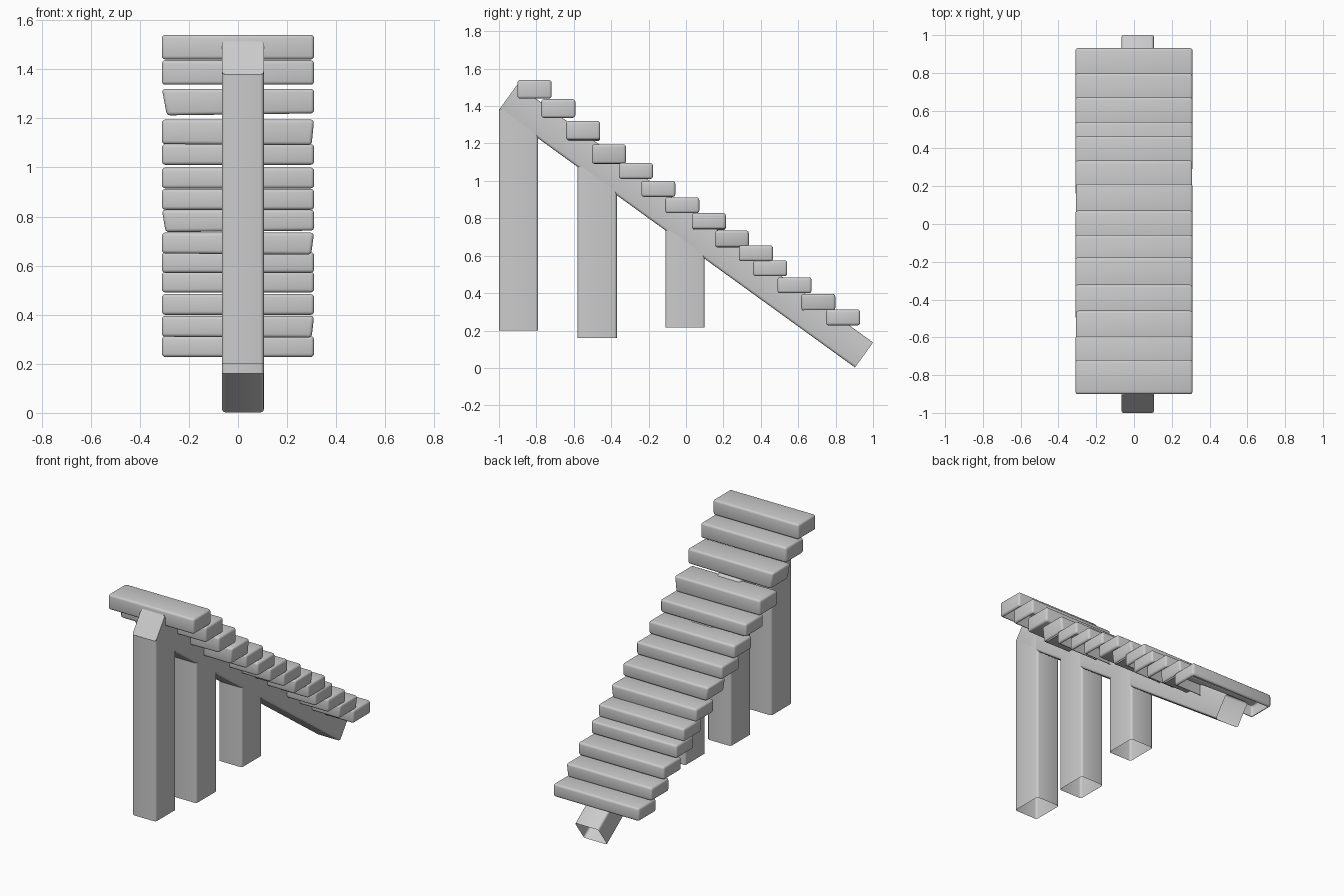
import bpy, bmesh, math
from mathutils import Matrix, Vector

cube = bpy.data.objects.get("Cube")
if cube:
    bpy.data.objects.remove(cube)

stone = bpy.data.materials.new("plain_grey")
stone.use_nodes = True
grey = (0.6, 0.6, 0.6, 1)
stone.diffuse_color = grey
stone.node_tree.nodes["Principled BSDF"].inputs["Base Color"].default_value = grey


def finish(bm, name, matrix):
    bmesh.ops.recalc_face_normals(bm, faces=bm.faces)
    mesh = bpy.data.meshes.new(name)
    bm.to_mesh(mesh)
    bm.free()
    mesh.materials.append(stone)
    obj = bpy.data.objects.new(name, mesh)
    bpy.context.collection.objects.link(obj)
    obj.matrix_world = matrix
    bpy.ops.object.select_all(action='DESELECT')
    obj.select_set(True)
    bpy.context.view_layer.objects.active = obj
    bpy.ops.object.shade_smooth_by_angle(angle=math.radians(40))
    return obj


def box(size):
    bm = bmesh.new()
    bmesh.ops.create_cube(bm, size=1, matrix=Matrix.Diagonal((*size, 1)))
    return bm


def open_bottom(bm):
    bm.normal_update()
    low = min(bm.faces, key=lambda f: f.calc_center_median().z)
    bmesh.ops.delete(bm, geom=[low], context='FACES')


def pillar(name, width, depth, length, matrix):
    """Hollow shaft with rounded long edges, closed top and open bottom."""
    bm = box((width, depth, length))
    edges = [e for e in bm.edges if abs(e.verts[0].co.z - e.verts[1].co.z) > length / 2]
    bmesh.ops.bevel(bm, geom=edges, offset=0.014, segments=3, profile=0.5, affect='EDGES')
    open_bottom(bm)
    return finish(bm, name, matrix)


def tread(name, y, z, height, slant):
    """Rounded slab; slant pulls in the lower corners of one end."""
    bm = box((0.62, 0.182, height))
    for v in bm.verts:
        if v.co.z < 0 and v.co.x * slant > 0:
            v.co.x -= slant
            v.co.z -= abs(slant) * 0.4
    bmesh.ops.bevel(bm, geom=bm.edges[:], offset=0.014, segments=3, profile=0.5, affect='EDGES')
    open_bottom(bm)
    return finish(bm, name, Matrix.Translation((0, y, z)))


MID_X, WIDTH = 0.02, 0.17

# Sloping beam under the treads
upper, lower = Vector((MID_X, -0.952, 1.446)), Vector((MID_X, 0.952, 0.069))
axis = upper - lower
tilt = math.atan2(-axis.y, axis.z)
pillar("sloping_beam", WIDTH, 0.165, axis.length,
       Matrix.Translation((upper + lower) / 2) @ Matrix.Rotation(tilt, 4, 'X'))

# Upright posts: centre y, bottom, top
for i, (y, bottom, top) in enumerate([(-0.895, 0.2, 1.38), (-0.475, 0.16, 1.075), (-0.005, 0.215, 0.735)]):
    pillar(f"post_{i + 1}", WIDTH, 0.21, top - bottom,
           Matrix.Translation((MID_X, y, (top + bottom) / 2)))

# Treads from top to bottom: centre y, centre z
steps = [(-0.81, 1.49), (-0.683, 1.387), (-0.55, 1.27), (-0.412, 1.145), (-0.268, 1.053),
         (-0.148, 0.957), (-0.02, 0.87), (0.122, 0.785), (0.245, 0.692), (0.374, 0.613),
         (0.45, 0.533), (0.58, 0.442), (0.707, 0.353), (0.84, 0.27)]
slants = {2: -0.02, 3: 0.01, 7: -0.015, 8: 0.012, 12: 0.01}
for i, (y, z) in enumerate(steps):
    tread(f"tread_{i + 1}", y, z, 0.1 if i < 4 else 0.085, slants.get(i, 0))
